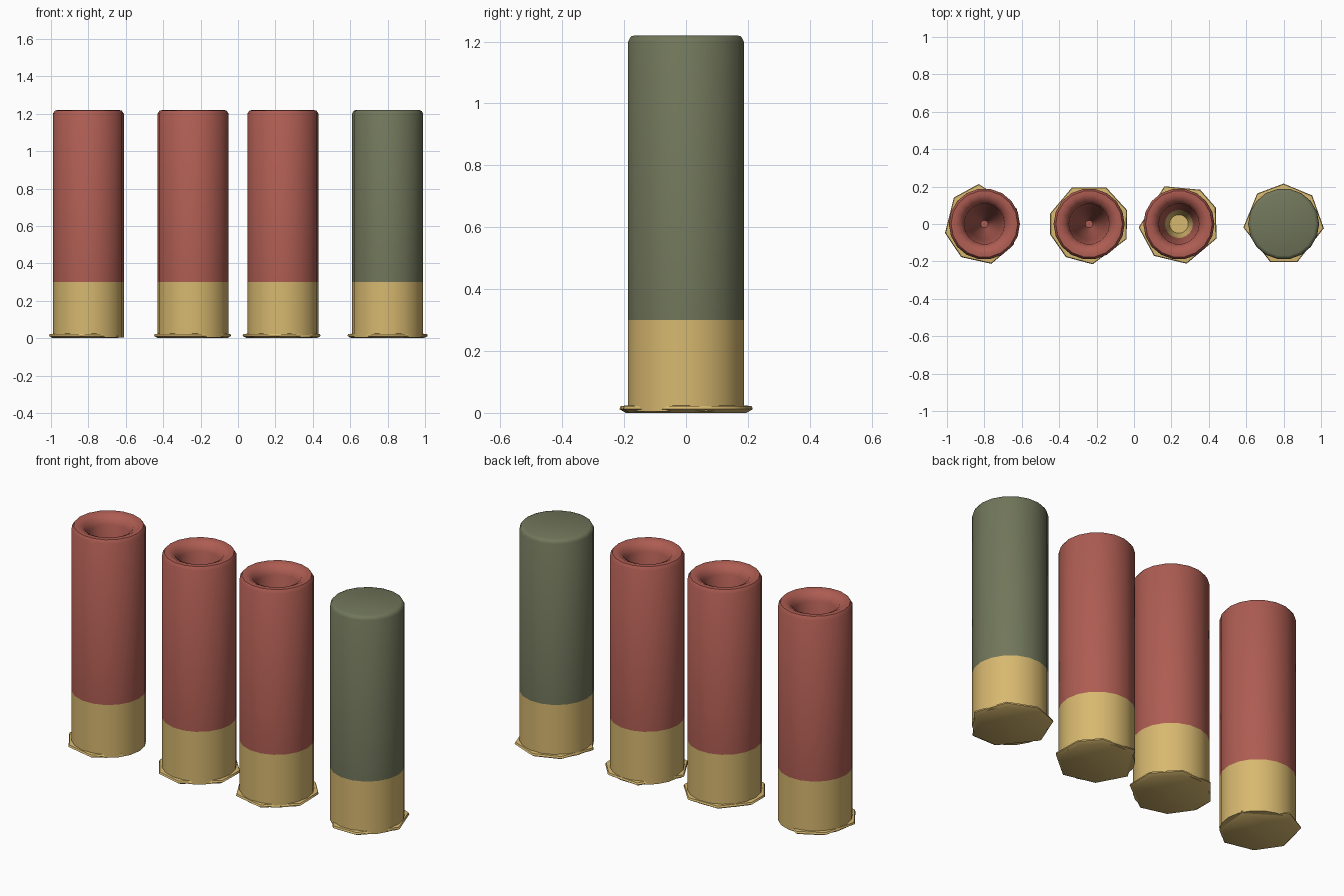
import bpy, bmesh, math

if "Cube" in bpy.data.objects:
    bpy.data.objects.remove(bpy.data.objects["Cube"])


def material(name, rgb):
    m = bpy.data.materials.new(name)
    m.diffuse_color = (*rgb, 1)
    m.use_nodes = True
    m.node_tree.nodes["Principled BSDF"].inputs["Base Color"].default_value = m.diffuse_color
    return m


RED = material("red plastic", (0.42, 0.108, 0.084))
GREEN = material("olive plastic", (0.165, 0.182, 0.103))
BRASS = material("brass", (0.68, 0.48, 0.16))
BRASS_TOP = 0.30


def finish(bm, name, x, mats, angle):
    bmesh.ops.recalc_face_normals(bm, faces=bm.faces)
    for f in bm.faces:
        f.smooth = True
        if len(mats) > 1 and f.calc_center_median().z < BRASS_TOP:
            f.material_index = 1
    me = bpy.data.meshes.new(name)
    bm.to_mesh(me)
    bm.free()
    for m in mats:
        me.materials.append(m)
    me.set_sharp_from_angle(angle=math.radians(angle))
    ob = bpy.data.objects.new(name, me)
    ob.location.x = x
    bpy.context.collection.objects.link(ob)
    return ob


def loft(rings):
    """Closed skin through equal-length rings of points, capped at both ends."""
    bm = bmesh.new()
    loops = [[bm.verts.new(p) for p in ring] for ring in rings]
    n = len(loops[0])
    for a, b in zip(loops, loops[1:]):
        for i in range(n):
            j = (i + 1) % n
            bm.faces.new((a[i], a[j], b[j], b[i]))
    bm.faces.new(loops[0])
    bm.faces.new(loops[-1])
    return bm


def circle(r, z, n=18):
    return [(r * math.cos(2 * math.pi * i / n), r * math.sin(2 * math.pi * i / n), z)
            for i in range(n)]


# Tube profiles (radius, height), from the base up and then down inside
wall = [(0.19, 0.005), (0.19, BRASS_TOP), (0.19, 1.20)]
mouth = [(0.178, 1.218), (0.155, 1.22), (0.125, 1.205), (0.108, 1.17)]
tapered = wall + mouth + [(0.085, 0.80), (0.02, 0.36)]
deep = wall + mouth + [(0.075, BRASS_TOP), (0.05, 0.20)]
closed = wall + [(0.182, 1.215), (0.17, 1.22)]

# x, tube profile, plastic, rim corner angles
shells = [
    (-0.80, tapered, RED, (98, 139, 193, 235, 280, 325, 385)),
    (-0.24, tapered, RED, (20, 65, 115, 165, 195, 235, 275, 338)),
    (0.24, deep, RED, (24, 58, 111, 185, 232, 281, 339)),
    (0.80, closed, GREEN, (45, 90, 131, 185, 251, 290, 354)),
]

for k, (x, profile, plastic, angles) in enumerate(shells, 1):
    # Plastic tube with its brass sleeve
    finish(loft([circle(r, z) for r, z in profile]),
           f"shell_body_{k}", x, [plastic, BRASS], 50)

    # Thin faceted base flange
    def corner_ring(r, z):
        pts = []
        for a in angles:
            rr = r * (0.89 if k == 1 and (a > 300 or a < 30) else 1)
            t = math.radians(a)
            pts.append((rr * math.cos(t), rr * math.sin(t), z))
        return pts
    finish(loft([corner_ring(0.195, 0.0), corner_ring(0.216, 0.012),
                 corner_ring(0.212, 0.022), corner_ring(0.17, 0.026)]),
           f"base_rim_{k}", x, [BRASS], 60)
